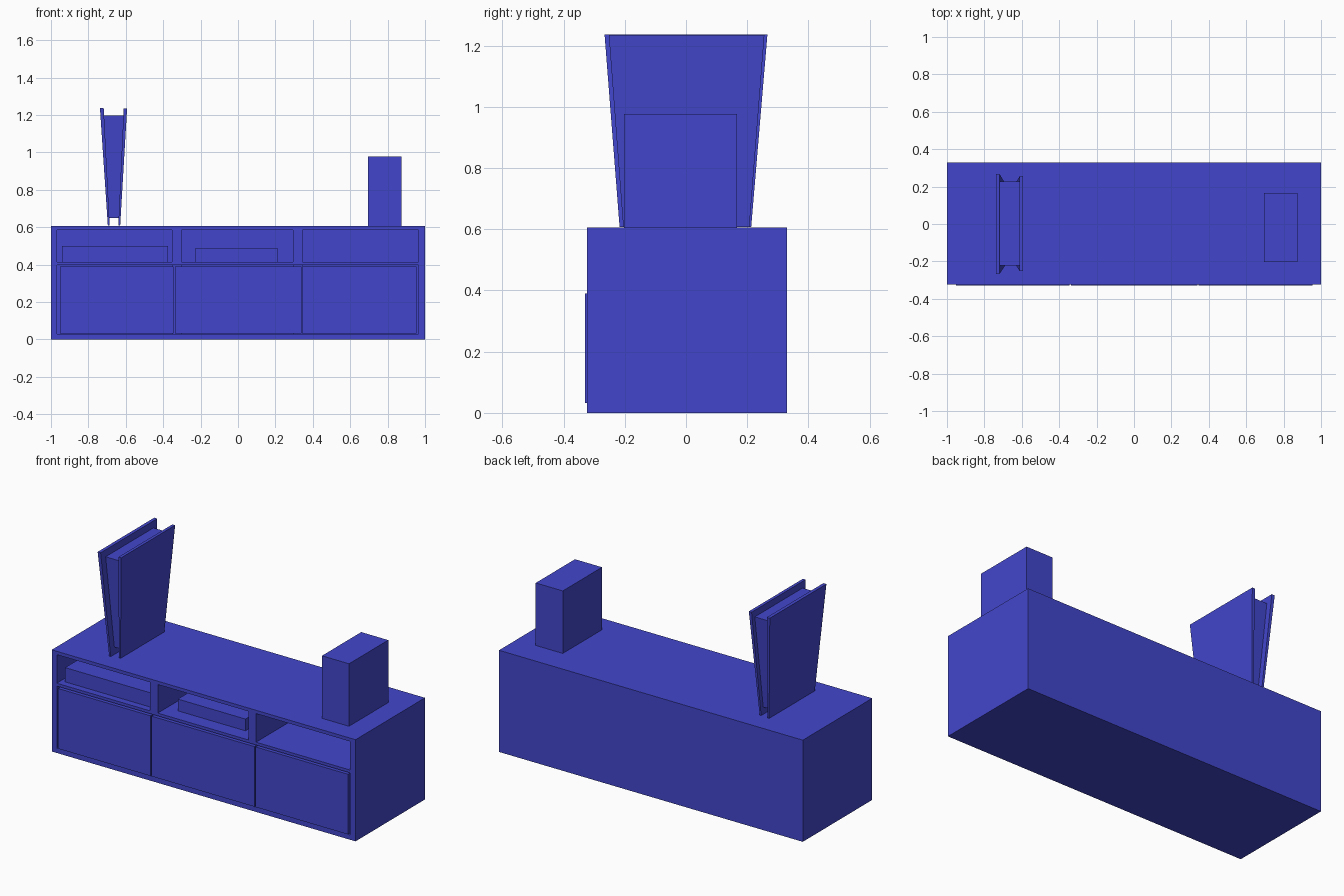
import bpy

if "Cube" in bpy.data.objects:
    bpy.data.objects.remove(bpy.data.objects["Cube"])

blue = bpy.data.materials.new("blue")
blue.diffuse_color = (0.055, 0.062, 0.6, 1)
blue.use_nodes = True
blue.node_tree.nodes["Principled BSDF"].inputs["Base Color"].default_value = blue.diffuse_color

FACES = [(3, 2, 1, 0), (4, 5, 6, 7), (0, 1, 5, 4),
         (1, 2, 6, 5), (2, 3, 7, 6), (3, 0, 4, 7)]


def frustum(name, low, high, z0, z1):
    """Block between two rectangles, each given as (x0, x1, y0, y1)."""
    verts = []
    for (x0, x1, y0, y1), z in ((low, z0), (high, z1)):
        verts += [(x0, y0, z), (x1, y0, z), (x1, y1, z), (x0, y1, z)]
    mesh = bpy.data.meshes.new(name)
    mesh.from_pydata(verts, [], FACES)
    mesh.materials.append(blue)
    obj = bpy.data.objects.new(name, mesh)
    bpy.context.collection.objects.link(obj)
    return obj


def box(name, x0, x1, y0, y1, z0, z1):
    return frustum(name, (x0, x1, y0, y1), (x0, x1, y0, y1), z0, z1)


# Cabinet carcass
F, B, H = -0.323, 0.33, 0.605
box("cabinet_bottom", -1, 1, F, B, 0, 0.028)
box("cabinet_top", -1, 1, F, B, 0.585, H)
box("cabinet_left_side", -1, -0.967, F, B, 0.028, 0.585)
box("cabinet_right_side", 0.965, 1, F, B, 0.028, 0.585)
box("cabinet_back", -0.967, 0.965, 0.31, B, 0.028, 0.585)
box("cabinet_shelf", -0.967, 0.965, F, 0.31, 0.398, 0.415)
for side, x0, x1 in (("left", -0.352, -0.302), ("right", 0.295, 0.345)):
    box(f"upper_divider_{side}", x0, x1, F, 0.31, 0.415, 0.585)
    box(f"lower_divider_{side}", x0, x1, F + 0.02, 0.31, 0.028, 0.398)

# Three doors standing slightly proud of the front
for name, x0, x1 in (("left", -0.953, -0.345), ("middle", -0.338, 0.339),
                     ("right", 0.346, 0.955)):
    box(f"door_{name}", x0, x1, -0.33, -0.308, 0.032, 0.39)

# Media boxes in the open compartments
box("media_box_wide", -0.94, -0.375, -0.283, 0.12, 0.415, 0.5)
box("media_box_small", -0.23, 0.215, -0.237, 0.1, 0.415, 0.485)

# Plain speaker block on the top
box("speaker", 0.695, 0.873, -0.203, 0.166, H, 0.977)

# Flared ornament: two leaning panels around a tapered core
frustum("ornament_left_panel", (-0.696, -0.686, -0.217, 0.213),
        (-0.738, -0.718, -0.266, 0.266), 0.608, 1.236)
frustum("ornament_right_panel", (-0.64, -0.63, -0.205, 0.207),
        (-0.611, -0.593, -0.252, 0.256), 0.608, 1.234)
frustum("ornament_core", (-0.69, -0.637, -0.18, 0.185),
        (-0.717, -0.611, -0.222, 0.228), 0.65, 1.196)
